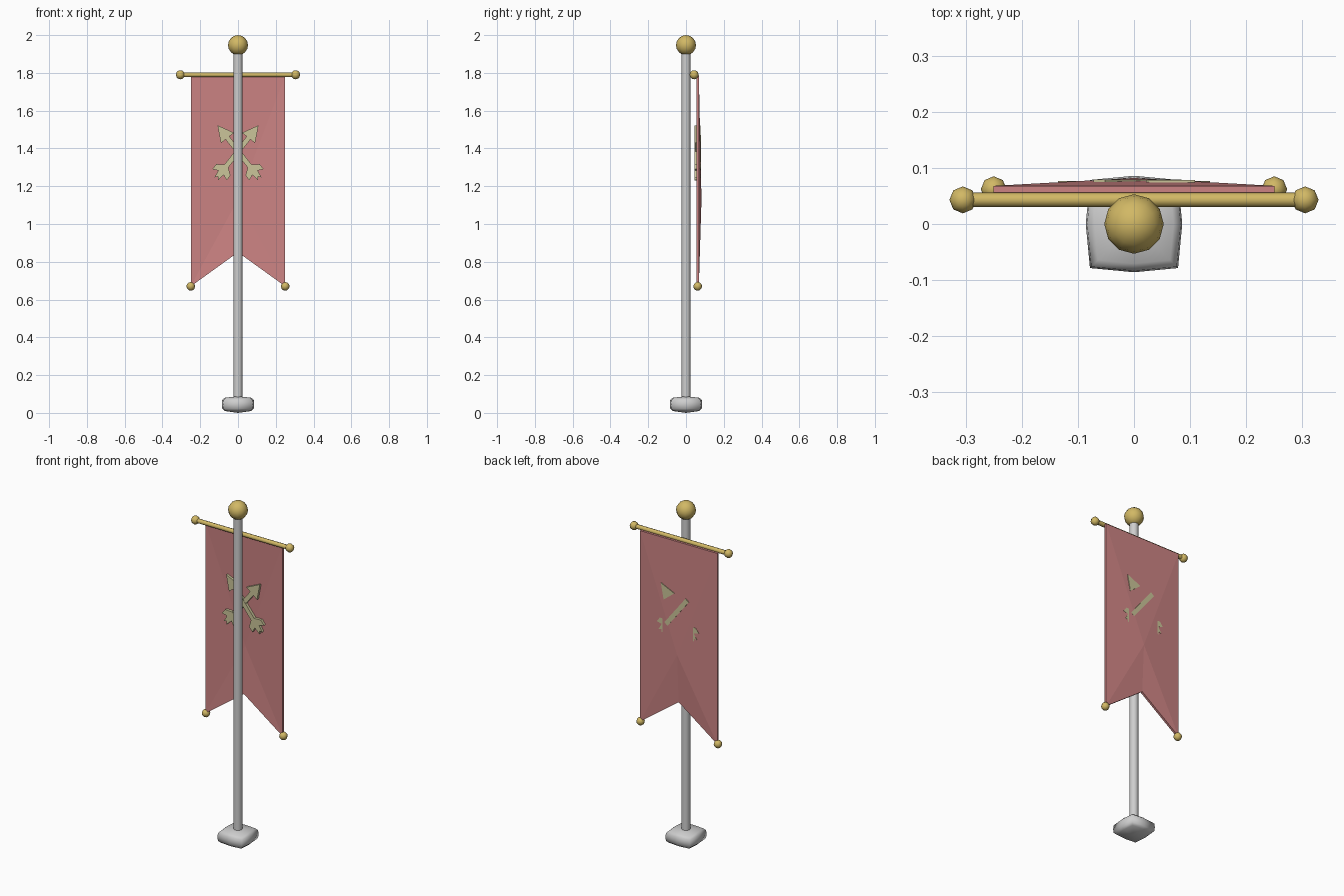
import bpy, bmesh, math
from mathutils import Vector

cube = bpy.data.objects.get("Cube")
if cube:
    bpy.data.objects.remove(cube, do_unlink=True)


def material(name, rgb):
    m = bpy.data.materials.new(name)
    m.use_nodes = True
    colour = (*rgb, 1)
    m.diffuse_color = colour
    m.node_tree.nodes["Principled BSDF"].inputs["Base Color"].default_value = colour
    return m


STEEL = material("pale_steel", (0.62, 0.62, 0.62))
GOLD = material("gold", (0.64, 0.48, 0.13))
RED = material("faded_red", (0.61, 0.23, 0.23))
CREAM = material("pale_cream", (0.6, 0.56, 0.32))


def finish(name, bm, mat, smooth=False):
    bmesh.ops.recalc_face_normals(bm, faces=bm.faces)
    mesh = bpy.data.meshes.new(name)
    bm.to_mesh(mesh)
    bm.free()
    mesh.materials.append(mat)
    ob = bpy.data.objects.new(name, mesh)
    bpy.context.collection.objects.link(ob)
    for p in mesh.polygons:
        p.use_smooth = smooth
    return ob


def ball(name, centre, radius, segments=8, rings=6):
    bm = bmesh.new()
    bmesh.ops.create_uvsphere(bm, u_segments=segments, v_segments=rings, radius=radius)
    bmesh.ops.translate(bm, verts=bm.verts, vec=centre)
    return finish(name, bm, GOLD, True)


def rod(name, start, end, radius, mat, sides=12):
    a, b = Vector(start), Vector(end)
    bm = bmesh.new()
    bmesh.ops.create_cone(bm, cap_ends=True, segments=sides, radius1=radius,
                          radius2=radius, depth=(b - a).length)
    turn = (b - a).to_track_quat("Z", "Y").to_matrix()
    bmesh.ops.rotate(bm, verts=bm.verts, matrix=turn)
    bmesh.ops.translate(bm, verts=bm.verts, vec=(a + b) / 2)
    ob = finish(name, bm, mat, True)
    for p in ob.data.polygons:
        p.use_smooth = len(p.vertices) == 4
    return ob


# Rounded square foot: stacked eight-sided rings closed by shallow domes
bm = bmesh.new()
rings = []
for z, scale in ((0.01, 0.82), (0.022, 0.97), (0.045, 1), (0.068, 0.97), (0.08, 0.82)):
    ring = []
    for i in range(8):
        r = (0.111 if i % 2 else 0.086) * scale
        a = i * math.pi / 4
        ring.append(bm.verts.new((r * math.cos(a), r * math.sin(a), z)))
    rings.append(ring)
for low, high in zip(rings, rings[1:]):
    for i in range(8):
        j = (i + 1) % 8
        bm.faces.new((low[i], low[j], high[j], high[i]))
for ring, z in ((rings[0], 0), (rings[-1], 0.088)):
    tip = bm.verts.new((0, 0, z))
    for i in range(8):
        bm.faces.new((ring[i], ring[(i + 1) % 8], tip))
finish("foot", bm, STEEL, True)

# Pole, finial and crossbar
rod("pole", (0, 0, 0.07), (0, 0, 1.92), 0.024, STEEL)
ball("finial", (0, 0, 1.947), 0.053, 12, 8)
rod("crossbar", (-0.3, 0.043, 1.79), (0.3, 0.043, 1.79), 0.013, GOLD, 8)
for side, word in ((1, "left"), (-1, "right")):
    ball("crossbar_knob_" + word, (0.305 * side, 0.043, 1.79), 0.024)
    ball("banner_weight_" + word, (0.25 * side, 0.062, 0.67), 0.023)

# Swallow-tailed banner: two fans around a bulged centre, joined by a rim
outline = ((-0.25, 1.785), (0.25, 1.785), (0.25, 0.67), (0, 0.85), (-0.25, 0.67))
bm = bmesh.new()
sheets = []
for edge_y, centre_y in ((0.055, 0.066), (0.068, 0.082)):
    loop = [bm.verts.new((x, edge_y, z)) for x, z in outline]
    middle = bm.verts.new((0, centre_y, 1.13))
    for i in range(5):
        bm.faces.new((loop[i], loop[(i + 1) % 5], middle))
    sheets.append(loop)
front, back = sheets
for i in range(5):
    j = (i + 1) % 5
    bm.faces.new((front[i], front[j], back[j], back[i]))
finish("banner", bm, RED)

# Crossed arrows: flat outlines, u along the arrow and v across it
HEAD = ((0.09, 0.044), (0.175, 0), (0.09, -0.044))
SHAFT = ((-0.12, -0.013), (0.1, -0.013), (0.1, 0.013), (-0.12, 0.013))
half = ((-0.1, 0.013), (-0.125, 0.048), (-0.158, 0.048), (-0.145, 0.018), (-0.185, 0.012))
FLETCHING = half + ((-0.17, 0),) + tuple((u, -v) for u, v in reversed(half))


def plate(name, shape, lean, y0, y1):
    along = Vector((0.62 * lean, 0, 0.785))
    across = Vector((0.785, 0, -0.62 * lean))
    origin = Vector((0, 0, 1.385))
    bm = bmesh.new()
    loops = []
    for y in (y0, y1):
        loops.append([bm.verts.new(origin + along * u + across * v + Vector((0, y, 0)))
                      for u, v in shape])
        bm.faces.new(loops[-1])
    a, b = loops
    for i in range(len(shape)):
        j = (i + 1) % len(shape)
        bm.faces.new((a[i], a[j], b[j], b[i]))
    return finish(name, bm, CREAM)


plate("left_arrow_head", HEAD, 1, 0.046, 0.078)
plate("left_arrow_shaft", SHAFT, 1, 0.047, 0.07)
plate("left_arrow_fletching", FLETCHING, 1, 0.046, 0.0765)
plate("right_arrow_head", HEAD, -1, 0.046, 0.07)
plate("right_arrow_shaft", SHAFT, -1, 0.046, 0.079)
plate("right_arrow_fletching", FLETCHING, -1, 0.046, 0.0765)
